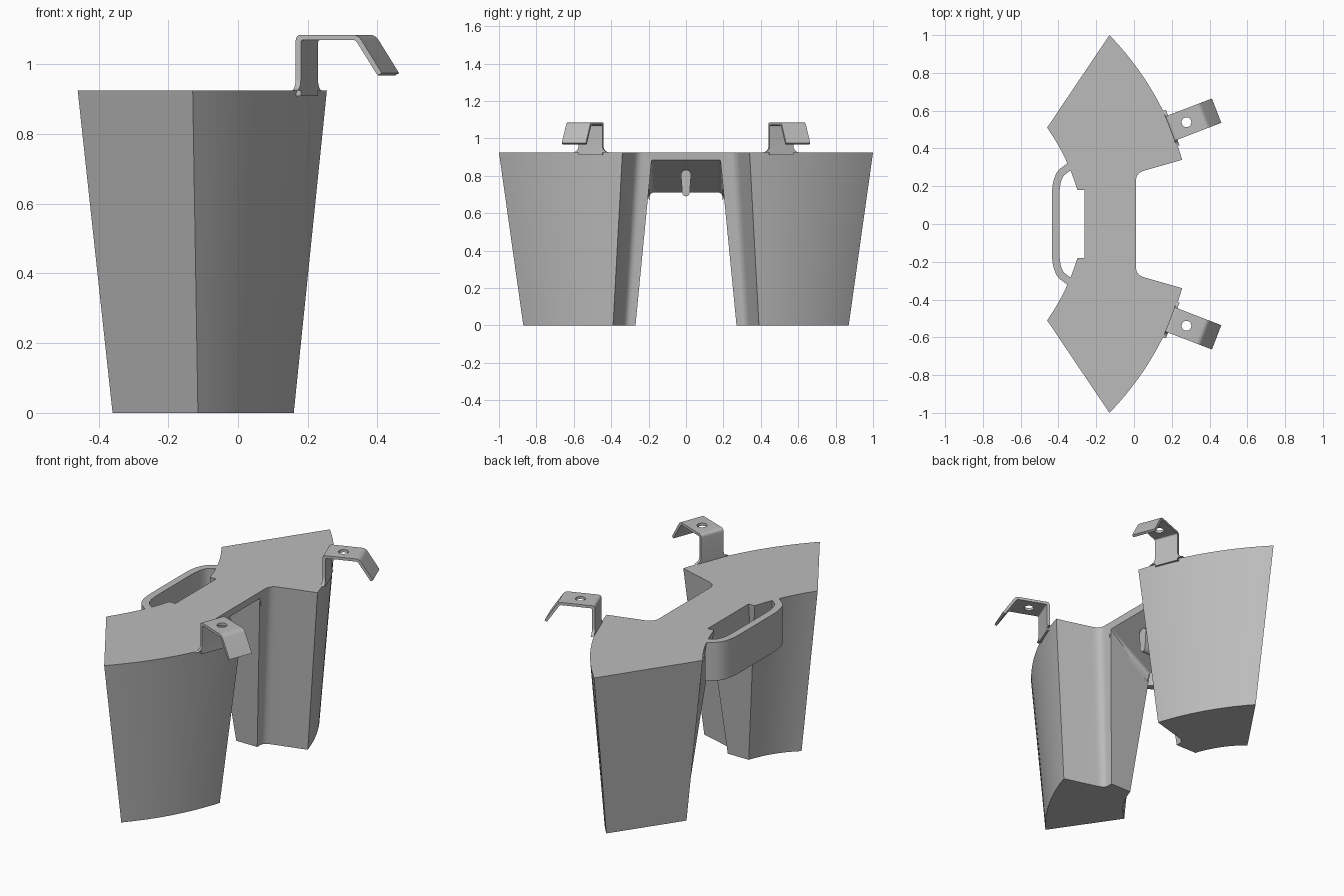
import bpy, bmesh, math
from mathutils import Vector

cube = bpy.data.objects.get("Cube")
if cube:
    bpy.data.objects.remove(cube)

grey = bpy.data.materials.new("plain grey")
grey.use_nodes = True
colour = (0.5, 0.5, 0.5, 1)
grey.diffuse_color = colour
grey.node_tree.nodes["Principled BSDF"].inputs["Base Color"].default_value = colour

TOP = 0.925


def loft(name, ring_a, ring_b):
    """Closed solid between two matching rings of 3D points."""
    bm = bmesh.new()
    a = [bm.verts.new(p) for p in ring_a]
    b = [bm.verts.new(p) for p in ring_b]
    n = len(a)
    bm.faces.new(a)
    bm.faces.new(b)
    for i in range(n):
        j = (i + 1) % n
        bm.faces.new((a[i], a[j], b[j], b[i]))
    bmesh.ops.recalc_face_normals(bm, faces=bm.faces)
    mesh = bpy.data.meshes.new(name)
    bm.to_mesh(mesh)
    bm.free()
    mesh.materials.append(grey)
    obj = bpy.data.objects.new(name, mesh)
    bpy.context.collection.objects.link(obj)
    return obj


def smooth(obj):
    bpy.ops.object.select_all(action="DESELECT")
    obj.select_set(True)
    bpy.context.view_layer.objects.active = obj
    bpy.ops.object.shade_smooth_by_angle(angle=math.radians(30))


def mirror_y(obj):
    mod = obj.modifiers.new("Mirror", "MIRROR")
    mod.use_axis = (False, True, False)


def bow(a, b, sagitta, steps):
    """Shallow curve from a to b, bulging to the left of travel."""
    a, b = Vector(a), Vector(b)
    d = (b - a).normalized()
    side = Vector((-d.y, d.x))
    pts = []
    for i in range(steps + 1):
        t = i / steps
        pts.append(a.lerp(b, t) + side * sagitta * 4 * t * (1 - t))
    return pts


def fillet(pts, radius, steps=6):
    """Round every inner corner of an open 2D path."""
    out = [Vector(pts[0])]
    for p, c, q in zip(pts, pts[1:], pts[2:]):
        p, c, q = Vector(p), Vector(c), Vector(q)
        s = c + (p - c).normalized() * min(radius, (p - c).length * 0.49)
        e = c + (q - c).normalized() * min(radius, (q - c).length * 0.49)
        for i in range(steps + 1):
            t = i / steps
            out.append(s.lerp(c, t).lerp(c.lerp(e, t), t))
    out.append(Vector(pts[-1]))
    return out


# Tapered side pods
def pod_ring(z, apex, corner, inner, front, rear, back, bulge, hollow):
    pts = bow(apex, corner, bulge, 20)
    pts += fillet([corner, inner, front], 0.045)[1:]
    pts += bow(rear, back, hollow, 10)
    return [(p.x, p.y, z) for p in pts]


pod = loft("side_pod",
           pod_ring(TOP, (-0.13, 1.0), (0.255, 0.34), (0.01, 0.27), (0.01, 0.18),
                    (-0.30, 0.18), (-0.46, 0.51), 0.047, -0.015),
           pod_ring(0, (-0.115, 0.87), (0.16, 0.39), (-0.07, 0.325), (-0.07, 0.27),
                    (-0.20, 0.27), (-0.36, 0.51), 0.03, -0.02))
smooth(pod)
mirror_y(pod)

# Bridge with a sloping underside
section = [(0.01, TOP), (0.006, 0.885), (-0.262, 0.71), (-0.262, TOP)]
bridge = loft("bridge", [(x, -0.2, z) for x, z in section],
              [(x, 0.2, z) for x, z in section])

# Rounded gusset where the bridge underside meets each pod
corner = fillet([(0.15, 0.885), (0.192, 0.885), (0.197, 0.84)], 0.035)
corner.append(Vector((0.21, 0.9)))
gusset = loft("bridge_gusset", [(0.005, p.x, p.y) for p in corner],
              [(-0.262, p.x, p.y - 0.175) for p in corner])
smooth(gusset)
mirror_y(gusset)

# Carry handle: a flat band looping behind the bridge
path = fillet([(-0.335, 0.31), (-0.415, 0.25), (-0.415, -0.25), (-0.335, -0.31)], 0.11, 8)
left, right = [], []
for i, p in enumerate(path):
    d = (path[min(i + 1, len(path) - 1)] - path[max(i - 1, 0)]).normalized()
    n = Vector((-d.y, d.x)) * 0.02
    left.append(p + n)
    right.append(p - n)
band = left + right[::-1]
handle = loft("carry_handle", [(p.x, p.y, 0.71) for p in band],
              [(p.x, p.y, TOP) for p in band])
smooth(handle)

# Small peg hanging from the bridge underside
outline = [(0.02 * math.cos(a), 0.71 + 0.02 * math.sin(a))
           for a in [math.pi + i * math.pi / 8 for i in range(9)]]
outline += [(0.027 * math.cos(a), 0.805 + 0.027 * math.sin(a))
            for a in [i * math.pi / 8 for i in range(9)]]
peg = loft("hanging_peg", [(-0.06, y, z) for y, z in outline],
           [(-0.12, y, z) for y, z in outline])
smooth(peg)

# Mounting hooks on the outer rims
ANGLE = math.radians(21)
OUT = Vector((math.cos(ANGLE), math.sin(ANGLE), 0))
SIDE = Vector((-OUT.y, OUT.x, 0))
BASE = Vector((0.19, 0.505, 0))


def at(u, w, z):
    return BASE + OUT * u + SIDE * w + Vector((0, 0, z))


HALF = 0.069
outer = fillet([(0, 0.91), (0, 1.085), (0.192, 1.085), (0.265, 0.975)], 0.018, 4)
inner = fillet([(0.016, 0.91), (0.016, 1.07), (0.184, 1.07), (0.252, 0.968)], 0.008, 4)
strap = outer + inner[::-1]
hook = loft("mounting_hook", [at(p.x, -HALF, p.y) for p in strap],
            [at(p.x, HALF, p.y) for p in strap])

# Screw hole through the hook
circle = [2 * math.pi * i / 24 for i in range(24)]
cutter = loft("hole_cutter", *[[at(0.094 + 0.026 * math.cos(a), 0.026 * math.sin(a), z)
                               for a in circle] for z in (1.04, 1.12)])
cutter.hide_render = True
cut = hook.modifiers.new("Hole", "BOOLEAN")
cut.operation = "DIFFERENCE"
cut.solver = "EXACT"
cut.object = cutter
bpy.context.view_layer.objects.active = hook
bpy.ops.object.modifier_apply(modifier="Hole")
bpy.data.objects.remove(cutter)
smooth(hook)
mirror_y(hook)

# Flared foot of each hook
flare = [(HALF + 0.032 * (1 - math.sin(a)), TOP + 0.032 * (1 - math.cos(a)))
         for a in [i * math.pi / 12 for i in range(7)]]
foot_shape = [(-w, z) for w, z in flare] + [(w, z) for w, z in flare[::-1]]
foot = loft("hook_foot", [at(0, w, z) for w, z in foot_shape],
            [at(0.016, w, z) for w, z in foot_shape])
smooth(foot)
mirror_y(foot)
